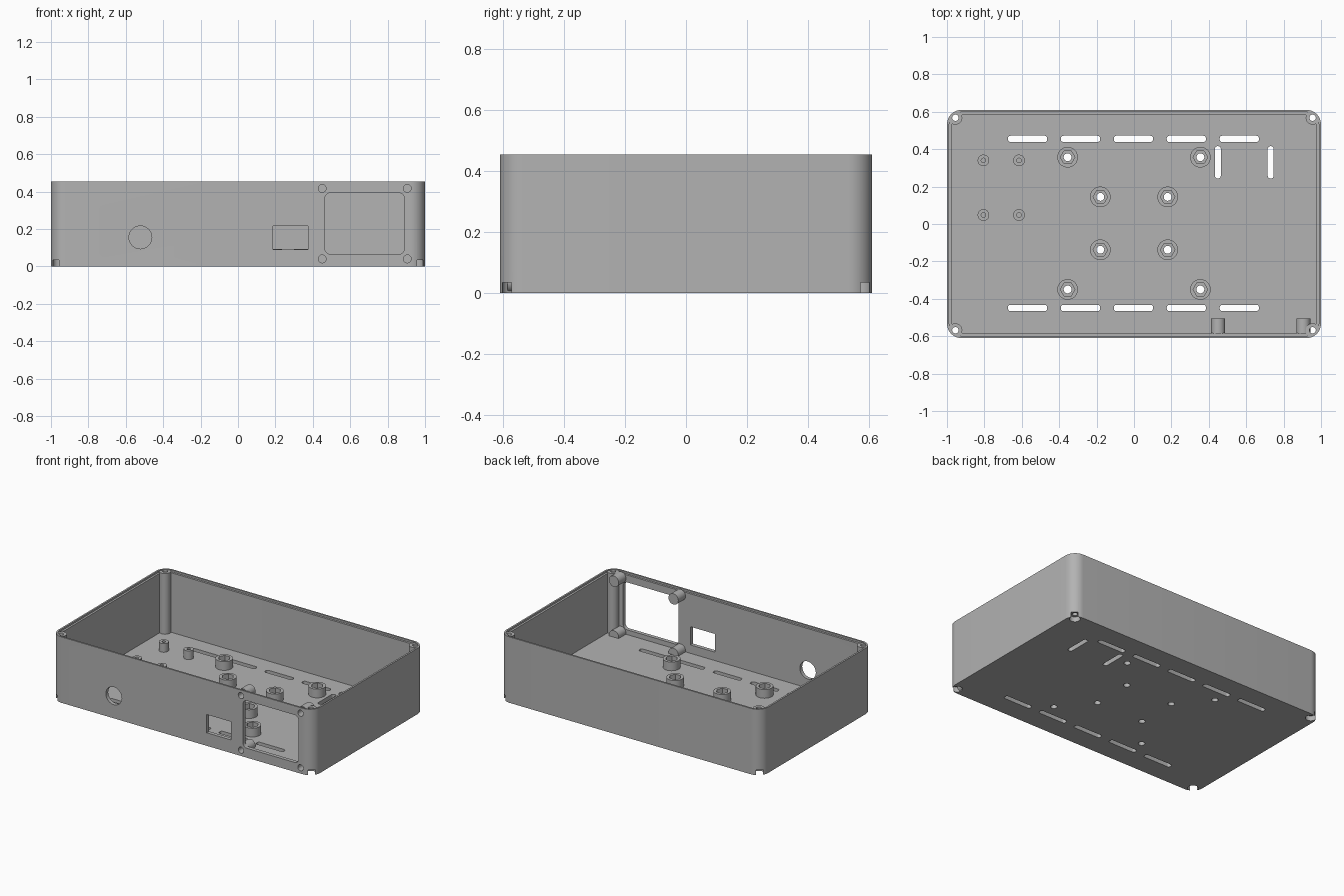
import bpy, bmesh
from math import sin, cos, pi

cube = bpy.data.objects.get("Cube")
if cube:
    bpy.data.objects.remove(cube, do_unlink=True)

grey = bpy.data.materials.new("grey plastic")
grey.use_nodes = True
grey.diffuse_color = (0.448, 0.448, 0.448, 1)
for node in grey.node_tree.nodes:
    if node.type == 'BSDF_PRINCIPLED':
        node.inputs["Base Color"].default_value = grey.diffuse_color

HX, HY, H = 1.0, 0.61, 0.455   # half width, half depth, height
FLOOR, WALL, LIP = 0.032, 0.026, 0.012


def circle(u, v, r, n=32):
    return [(u + r * cos(2 * pi * i / n), v + r * sin(2 * pi * i / n)) for i in range(n)]


def rounded(u, v, hu, hv, r, seg=10):
    """Rounded rectangle outline from its centre and half sizes."""
    pts = []
    for k, (su, sv) in enumerate([(1, 1), (-1, 1), (-1, -1), (1, -1)]):
        for i in range(seg + 1):
            a = pi / 2 * (k + i / seg)
            pts.append((u + su * (hu - r) + r * cos(a), v + sv * (hv - r) + r * sin(a)))
    return pts


def solid(name, outlines, lo, hi, axis='z'):
    """Extrude separate outlines along z or y into one mesh object."""
    bm = bmesh.new()
    for pts in outlines:
        def ring(t):
            return [bm.verts.new((u, v, t) if axis == 'z' else (u, t, v)) for u, v in pts]
        a, b = ring(lo), ring(hi)
        bm.faces.new(a)
        bm.faces.new(b)
        for i in range(len(a)):
            j = (i + 1) % len(a)
            bm.faces.new((a[i], a[j], b[j], b[i]))
    bmesh.ops.recalc_face_normals(bm, faces=bm.faces)
    me = bpy.data.meshes.new(name)
    bm.to_mesh(me)
    bm.free()
    me.materials.append(grey)
    ob = bpy.data.objects.new(name, me)
    bpy.context.collection.objects.link(ob)
    return ob


def carve(ob, outlines, lo, hi, axis='z', operation='DIFFERENCE'):
    """Apply a boolean with a temporary cutter."""
    cutter = solid("cutter", outlines, lo, hi, axis)
    cutter.hide_render = True
    mod = ob.modifiers.new("cut", 'BOOLEAN')
    mod.operation, mod.solver, mod.object = operation, 'EXACT', cutter
    bpy.context.view_layer.update()
    mesh = bpy.data.meshes.new_from_object(
        ob.evaluated_get(bpy.context.evaluated_depsgraph_get()))
    ob.modifiers.clear()
    ob.data = mesh
    bpy.data.objects.remove(cutter, do_unlink=True)


# Layout of repeated features
corners = [(sx * 0.955, sy * 0.568) for sx in (-1, 1) for sy in (-1, 1)]
nut_spots = [(sx * x, y) for sx in (-1, 1)
             for x, y in [(0.355, 0.357), (0.18, 0.145), (0.18, -0.138), (0.355, -0.35)]]
pin_spots = [(x, y) for x in (-0.805, -0.615) for y in (0.048, 0.34)]
fan_spots = [(x, z) for x in (0.45, 0.905) for z in (0.04, 0.417)]

# Open box with a stepped rim
case = solid("enclosure_case", [rounded(0, 0, HX, HY, 0.078)], 0, H)
carve(case, [rounded(0, 0, HX - WALL, HY - WALL, 0.052)], FLOOR, H + 0.1)
carve(case, [rounded(0, 0, HX - LIP, HY - LIP, 0.066)], H - 0.012, H + 0.1)

# Corner screw posts, trimmed to the rounded case outline
posts = solid("corner_posts", [circle(x, y, 0.037) for x, y in corners], 0.01, H - 0.004)
carve(posts, [rounded(0, 0, HX - 0.005, HY - 0.005, 0.073)], -0.1, H + 0.1,
      operation='INTERSECT')
for part in (case, posts):
    carve(part, [circle(x, y, 0.017) for x, y in corners], -0.1, H + 0.1)
    carve(part, [circle(x, y, 0.034) for x, y in corners], -0.1, 0.035)

# Floor vents
vents = [rounded(0.283 * i - 0.003, y, 0.105, 0.017, 0.014, 5)
         for i in range(-2, 3) for y in (-0.449, 0.455)]
vents += [rounded(x, 0.33, 0.016, 0.086, 0.014, 5) for x in (0.448, 0.731)]
carve(case, vents, -0.1, 0.1)

# Standoffs with hexagonal nut pockets and through holes
nuts = solid("nut_standoffs", [circle(x, y, 0.055) for x, y in nut_spots], 0.01, 0.092)
carve(nuts, [circle(x, y, 0.039, 6) for x, y in nut_spots], 0.055, 0.2)
for part in (case, nuts):
    carve(part, [circle(x, y, 0.021) for x, y in nut_spots], -0.1, 0.2)

# Small board standoffs with blind holes
pins = solid("board_standoffs", [circle(x, y, 0.031) for x, y in pin_spots], 0.01, 0.092)
carve(pins, [circle(x, y, 0.012, 20) for x, y in pin_spots], 0.035, 0.2)

# Front panel openings: round socket, rectangular socket, fan window
openings = [circle(-0.522, 0.155, 0.061, 40),
            [(0.188, 0.09), (0.375, 0.09), (0.375, 0.216), (0.188, 0.216)],
            rounded(0.677, 0.229, 0.212, 0.164, 0.03)]
carve(case, openings, -HY - 0.1, -HY + 0.06, 'y')

# Fan screw bosses behind the front panel, with blind holes from outside
bosses = solid("fan_screw_bosses", [circle(x, z, 0.0375) for x, z in fan_spots],
               -HY + WALL - 0.001, -0.505, 'y')
for part in (case, posts, bosses):
    carve(part, [circle(x, z, 0.021) for x, z in fan_spots], -HY - 0.1, -0.52, 'y')

# Smooth the round surfaces and keep hard edges
for ob in (case, posts, nuts, pins, bosses):
    bpy.ops.object.select_all(action='DESELECT')
    ob.select_set(True)
    bpy.context.view_layer.objects.active = ob
    bpy.ops.object.shade_smooth_by_angle(angle=pi / 6)
